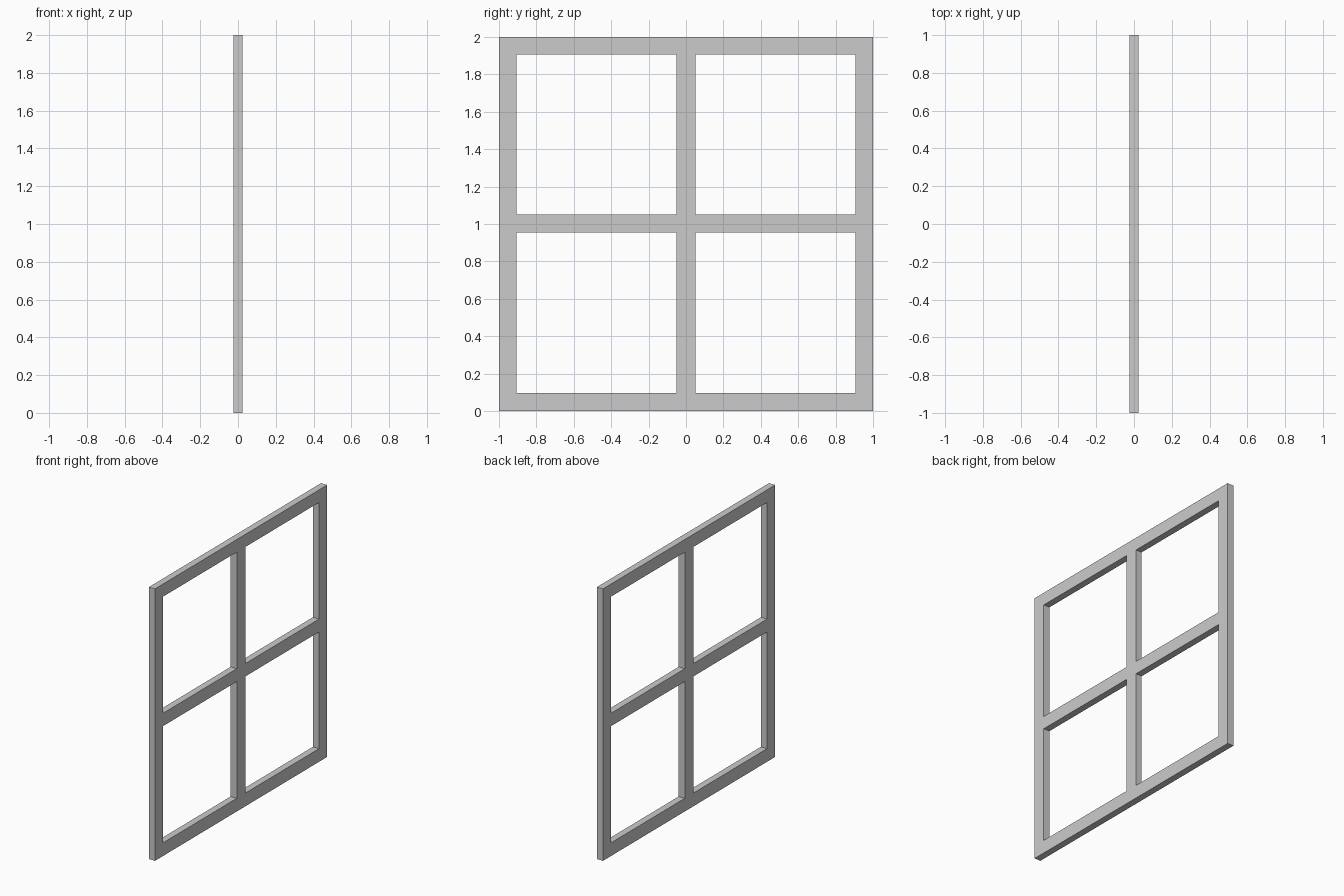
import bpy, bmesh

if "Cube" in bpy.data.objects:
    bpy.data.objects.remove(bpy.data.objects["Cube"])

THICK = 0.05
YS = [-1.0, -0.905, -0.05, 0.05, 0.905, 1.0]   # stile and mullion edges
ZS = [0.0, 0.097, 0.955, 1.05, 1.907, 2.0]     # rail edges

bm = bmesh.new()

# Grid profile of the frame, leaving the four panes open
verts = [[bm.verts.new((-THICK / 2, y, z)) for z in ZS] for y in YS]
for i in range(5):
    for j in range(5):
        if i % 2 and j % 2:
            continue
        bm.faces.new((verts[i][j], verts[i + 1][j],
                      verts[i + 1][j + 1], verts[i][j + 1]))

# Give the frame its thickness
res = bmesh.ops.extrude_face_region(bm, geom=bm.faces[:], use_keep_orig=True)
moved = [g for g in res["geom"] if isinstance(g, bmesh.types.BMVert)]
bmesh.ops.translate(bm, verts=moved, vec=(THICK, 0, 0))
bmesh.ops.recalc_face_normals(bm, faces=bm.faces[:])

mesh = bpy.data.meshes.new("window_frame")
bm.to_mesh(mesh)
bm.free()
frame = bpy.data.objects.new("window_frame", mesh)
bpy.context.collection.objects.link(frame)
